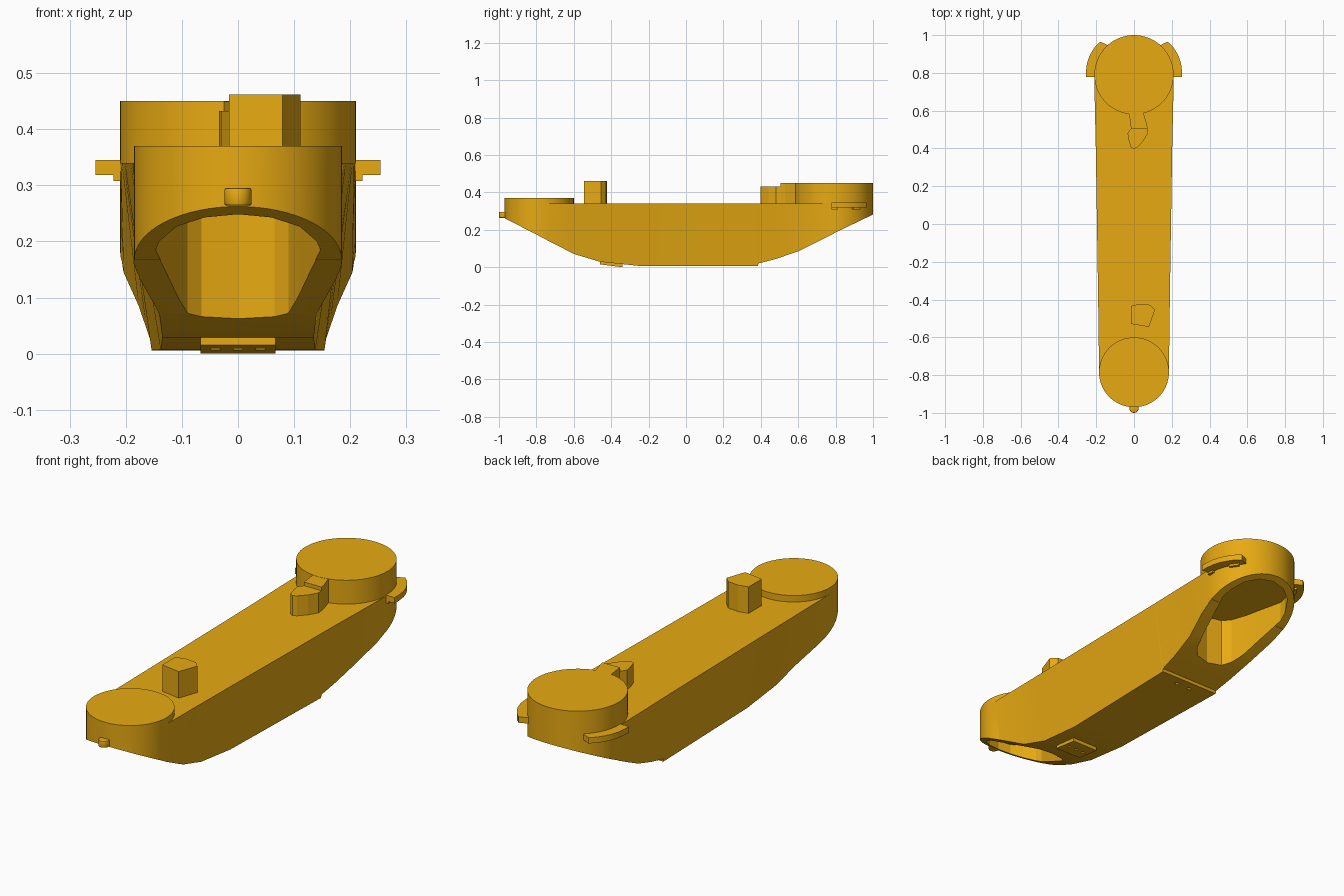
import bpy, bmesh, math

if "Cube" in bpy.data.objects:
    bpy.data.objects.remove(bpy.data.objects["Cube"])

mat = bpy.data.materials.new("amber")
mat.diffuse_color = (0.80, 0.40, 0.006, 1)
mat.use_nodes = True
mat.node_tree.nodes["Principled BSDF"].inputs["Base Color"].default_value = mat.diffuse_color


def make(name, verts, faces):
    me = bpy.data.meshes.new(name)
    me.from_pydata(verts, [], faces)
    bm = bmesh.new()
    bm.from_mesh(me)
    bmesh.ops.recalc_face_normals(bm, faces=bm.faces)
    bm.to_mesh(me)
    bm.free()
    me.materials.append(mat)
    ob = bpy.data.objects.new(name, me)
    bpy.context.collection.objects.link(ob)
    return ob


def prism(name, pts, bottom, top):
    """Upright prism; bottom is a height or a function of y."""
    n = len(pts)
    low = bottom if callable(bottom) else (lambda y: bottom)
    verts = [(x, y, low(y)) for x, y in pts] + [(x, y, top) for x, y in pts]
    faces = [tuple(range(n)), tuple(range(n, 2 * n))]
    faces += [(i, (i + 1) % n, n + (i + 1) % n, n + i) for i in range(n)]
    return make(name, verts, faces)


def circle(cy, r, n=64):
    return [(r * math.cos(2 * math.pi * i / n), cy + r * math.sin(2 * math.pi * i / n)) for i in range(n)]


def loft(name, stations):
    """Trapezoid sections: y, bottom z, top z, top half width, bottom half width."""
    verts, faces = [], []
    for y, zb, zt, xt, xb in stations:
        verts += [(-xt, y, zt), (xt, y, zt), (xb, y, zb), (-xb, y, zb)]
    for s in range(len(stations) - 1):
        a = 4 * s
        faces += [(a + i, a + (i + 1) % 4, a + 4 + (i + 1) % 4, a + 4 + i) for i in range(4)]
    m = len(verts)
    faces += [(0, 1, 2, 3), (m - 4, m - 3, m - 2, m - 1)]
    return make(name, verts, faces)


def boolean(target, other, op):
    mod = target.modifiers.new(op, 'BOOLEAN')
    mod.operation, mod.object, mod.solver = op, other, 'EXACT'
    bpy.context.view_layer.objects.active = target
    bpy.ops.object.modifier_apply(modifier=mod.name)
    bpy.data.objects.remove(other)


def smooth(ob, deg=25):
    bpy.ops.object.select_all(action='DESELECT')
    ob.select_set(True)
    bpy.context.view_layer.objects.active = ob
    bpy.ops.object.shade_smooth_by_angle(angle=math.radians(deg))


# Long tapered body with sloped underside ends
T = 0.34
body = loft("body", [
    (-0.785, 0.166, T, 0.1845, 0.1845), (-0.72, 0.133, T, 0.186, 0.175),
    (-0.60, 0.071, T, 0.187, 0.140), (-0.46, 0.029, T, 0.189, 0.135),
    (-0.25, 0.007, T, 0.192, 0.138), (0.385, 0.006, T, 0.202, 0.154),
    (0.387, 0.020, T, 0.202, 0.155), (0.48, 0.044, T, 0.204, 0.163),
    (0.60, 0.085, T, 0.207, 0.177), (0.72, 0.145, T, 0.209, 0.204),
    (0.79, 0.180, T, 0.2095, 0.2095)])

# Round end drums, cut along the underside slopes
front_drum = prism("front_drum", circle(-0.785, 0.185), lambda y: 0.167 - 0.515 * (y + 0.785), 0.37)
back_drum = prism("back_drum", circle(0.79, 0.21), lambda y: 0.181 + 0.48 * (y - 0.79), 0.45)
boolean(body, front_drum, 'UNION')
boolean(body, back_drum, 'UNION')

# Hollow pockets opening through both slopes
front_half = [(0, -0.943), (0.06, -0.932), (0.11, -0.90), (0.14, -0.85), (0.147, -0.82),
              (0.115, -0.69), (0.105, -0.65), (0.09, -0.603), (0.065, -0.583), (0, -0.571)]
back_half = [(0, 0.972), (0.07, 0.958), (0.125, 0.92), (0.16, 0.86), (0.168, 0.82),
             (0.14, 0.70), (0.125, 0.63), (0.10, 0.56), (0.07, 0.525), (0, 0.51)]
for half in (front_half, back_half):
    outline = half + [(-x, y) for x, y in half[-2:0:-1]]
    boolean(body, prism("pocket", outline, -0.1, 0.29), 'DIFFERENCE')

# Small slots near the back edge of the underside
for x in (-0.035, 0.035):
    sq = [(x - .01, .335), (x + .01, .335), (x + .01, .35), (x - .01, .35)]
    boolean(body, prism("slot", sq, -0.1, 0.03), 'DIFFERENCE')
smooth(body, 15)

# Sloped pad under the front end, with slots
pad = loft("underside_pad", [(-0.46, 0.015, 0.06, 0.067, 0.067), (-0.34, 0.0, 0.06, 0.067, 0.067)])
for x in (-0.04, 0, 0.04):
    sq = [(x - .008, -.41), (x + .008, -.41), (x + .008, -.395), (x - .008, -.395)]
    boolean(pad, prism("slot", sq, -0.1, 0.03), 'DIFFERENCE')

# Upright block on the deck
prism("deck_block", [(-.016, -.434), (.03, -.423), (.085, -.428), (.111, -.455),
                     (.079, -.545), (-.016, -.529)], 0.33, 0.462)

# Stepped spout in front of the back drum
prism("spout_upper", [(-.03, .62), (-.026, .587), (-.016, .505), (.072, .505),
                      (.068, .53), (.05, .587), (.05, .62)], 0.33, 0.449)
prism("spout_lower", [(-.016, .506), (-.034, .48), (-.03, .45), (-.016, .405), (0, .397),
                      (.018, .405), (.05, .44), (.074, .48), (.072, .506)], 0.33, 0.432)

# Curved side fins with small brackets below
fin = [(.20, .778), (.254, .778), (.254, .81), (.249, .85), (.238, .885), (.222, .915),
       (.203, .943), (.178, .965), (.155, .955), (.12, .935), (.17, .86)]
for s, side in ((1, "right"), (-1, "left")):
    smooth(prism(side + "_fin", [(s * x, y) for x, y in fin], 0.318, 0.345))
    for k, (a0, a1) in enumerate(((-3, 5), (28, 40))):
        arc = [math.radians(a0 + (a1 - a0) * i / 3) for i in range(4)]
        pts = [(s * .222 * math.cos(a), .79 + .222 * math.sin(a)) for a in arc]
        pts += [(s * .2 * math.cos(a), .79 + .2 * math.sin(a)) for a in reversed(arc)]
        prism(f"{side}_fin_bracket_{k}", pts, 0.308, 0.32)

# Rounded nub on the front
nub = prism("front_nub", circle(-0.976, 0.024, 24), 0.264, 0.295)
bev = nub.modifiers.new("bevel", 'BEVEL')
bev.width, bev.segments, bev.limit_method, bev.angle_limit = 0.004, 2, 'ANGLE', math.radians(40)
bpy.context.view_layer.objects.active = nub
bpy.ops.object.modifier_apply(modifier="bevel")
smooth(nub)
